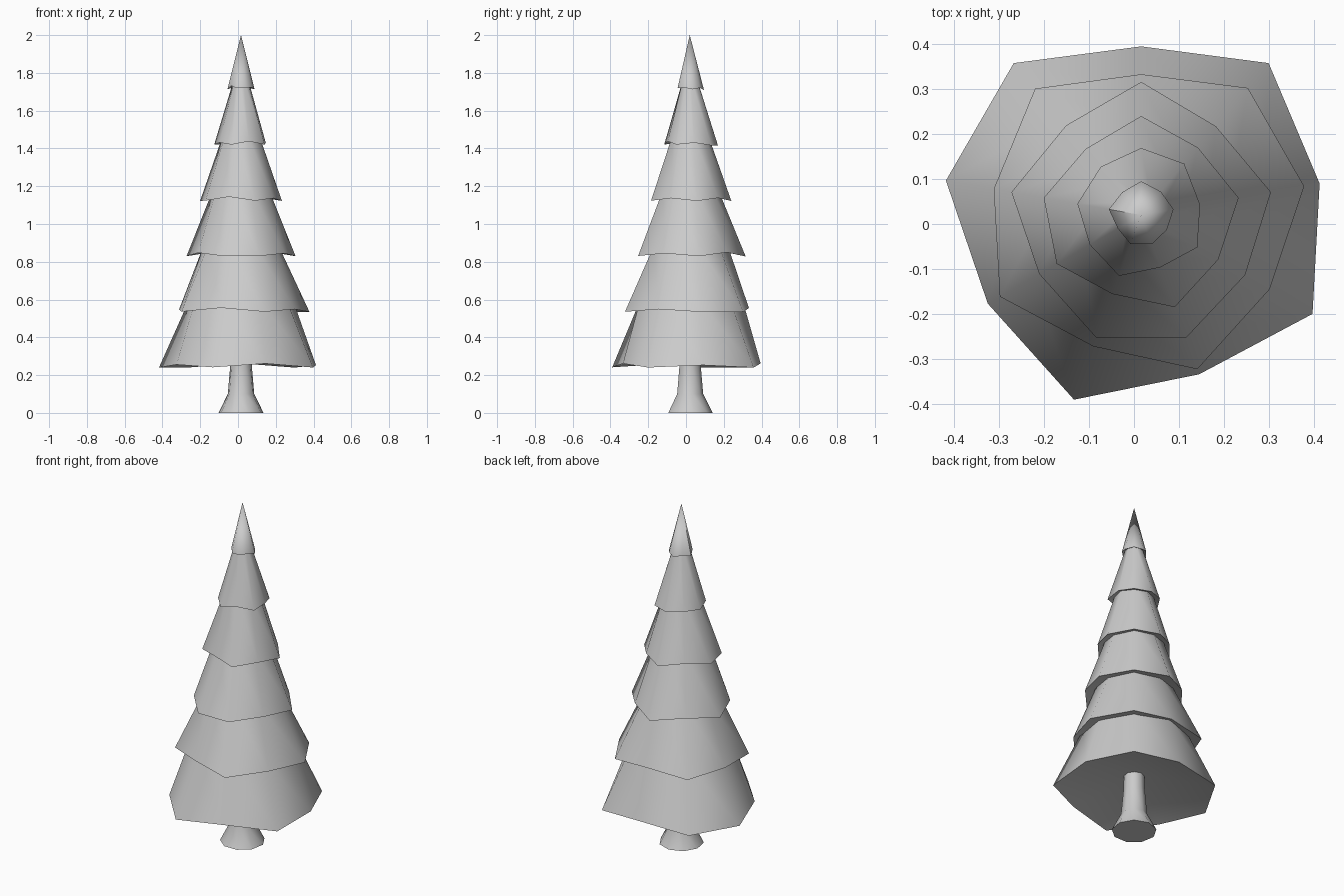
import bpy, bmesh, math

if "Cube" in bpy.data.objects:
    bpy.data.objects.remove(bpy.data.objects["Cube"])

CX, CY, SIDES = 0.016, 0.02, 9


def loft(name, rings, angle):
    """Skin a stack of (radii, heights) rings; a single-entry ring is a point on the axis."""
    bm = bmesh.new()
    rows = []
    for radii, zs in rings:
        row = []
        for i, (r, z) in enumerate(zip(radii, zs)):
            a = math.radians(90 - 360 * i / SIDES)
            row.append(bm.verts.new((CX + r * math.cos(a), CY + r * math.sin(a), z)))
        rows.append(row)
    for lo, hi in zip(rows, rows[1:]):
        for i in range(SIDES):
            j = (i + 1) % SIDES
            quad = [lo[i % len(lo)], lo[j % len(lo)], hi[j % len(hi)], hi[i % len(hi)]]
            bm.faces.new(list(dict.fromkeys(quad)))
    for row in (rows[0], rows[-1]):
        if len(row) > 1:
            bm.faces.new(row)
    bmesh.ops.recalc_face_normals(bm, faces=bm.faces)
    me = bpy.data.meshes.new(name)
    bm.to_mesh(me)
    bm.free()
    ob = bpy.data.objects.new(name, me)
    bpy.context.collection.objects.link(ob)
    bpy.ops.object.select_all(action='DESELECT')
    ob.select_set(True)
    bpy.context.view_layer.objects.active = ob
    bpy.ops.object.shade_smooth_by_angle(angle=math.radians(angle))
    return ob


def even(r, z):
    return [r] * SIDES, [z] * SIDES


# Trunk with flared foot
loft("trunk", [even(r, z) for r, z in
               [(0.121, 0), (0.071, 0.1), (0.058, 0.25), (0.055, 0.36)]], 50)

# Branch tiers: uneven rim radii (clockwise from the back) and top radius
tiers = [
    ([.375, .441, .403, .44, .377, .437, .394, .441, .441], .28),
    ([.313, .369, .368, .33, .365, .311, .363, .333, .367], .20),
    ([.296, .258, .293, .267, .291, .291, .262, .293, .26], .15),
    ([.22, .196, .22, .198, .218, .187, .217, .22, .192], .095),
    ([.149, .149, .133, .144, .124, .144, .132, .144, .14], .037),
    ([.075, .068, .073, .066, .069, .069, .06, .073, .066], 0),
]
for n, (rim, top) in enumerate(tiers):
    low = 0.24 + 0.294 * n
    big, small = max(rim), min(rim)
    # shorter branches lift slightly
    rim_z = [low + 0.022 * (big - r) / (big - small) for r in rim]
    under = ([0], [low + 0.11 * (big / 0.44) ** 0.5])
    cap = even(top, low + 0.355) if top else ([0], [2.0])
    loft(f"branch_tier_{n + 1}", [under, (rim, rim_z), cap], 50)
